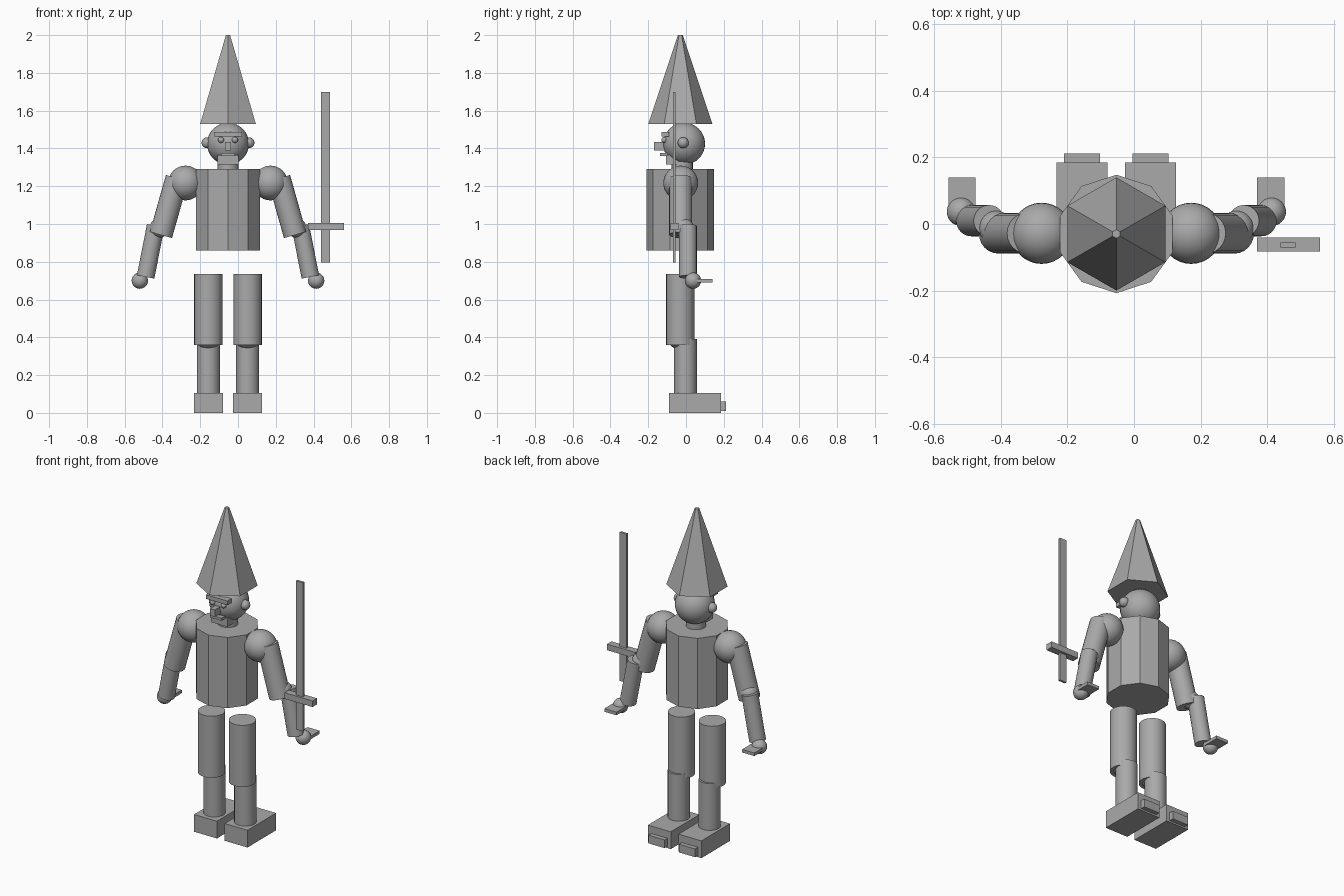
import bpy
import math
from mathutils import Vector

default = bpy.data.objects.get("Cube")
if default:
    bpy.data.objects.remove(default, do_unlink=True)

grey = bpy.data.materials.new("plain grey")
grey.use_nodes = True
COLOUR = (0.4, 0.4, 0.4, 1)
grey.diffuse_color = COLOUR
grey.node_tree.nodes["Principled BSDF"].inputs["Base Color"].default_value = COLOUR

MID = -0.053   # x of the figure's own centre line
BODY_Y = -0.03


def finish(name, smooth=False):
    obj = bpy.context.object
    obj.name = name
    obj.data.materials.append(grey)
    if smooth:
        bpy.ops.object.shade_smooth_by_angle(angle=math.radians(35))
    return obj


def box(name, low, high):
    low, high = Vector(low), Vector(high)
    bpy.ops.mesh.primitive_cube_add(size=1, location=(low + high) / 2)
    obj = finish(name)
    obj.scale = high - low
    return obj


def ball(name, centre, radius):
    bpy.ops.mesh.primitive_uv_sphere_add(segments=32, ring_count=16, radius=radius, location=centre)
    return finish(name, True)


def rod(name, start, end, radius, sides=24):
    start, end = Vector(start), Vector(end)
    axis = end - start
    bpy.ops.mesh.primitive_cylinder_add(vertices=sides, radius=radius, depth=axis.length,
                                        location=(start + end) / 2)
    obj = finish(name, sides > 12)
    obj.rotation_euler = axis.to_track_quat('Z', 'Y').to_euler()
    return obj


# Torso and neck
bpy.ops.mesh.primitive_cylinder_add(vertices=10, radius=0.178, depth=0.43,
                                    location=(MID, BODY_Y, 1.075))
finish("torso")
rod("neck", (MID, -0.02, 1.26), (MID, -0.02, 1.36), 0.056)

# Head, face and hat
ball("head", (MID, -0.01, 1.425), 0.111)
box("brow", (MID - 0.073, -0.13, 1.462), (MID + 0.073, -0.09, 1.487))
box("nose", (MID - 0.016, -0.17, 1.39), (MID + 0.016, -0.11, 1.433))
box("moustache", (MID - 0.038, -0.137, 1.36), (MID + 0.038, -0.09, 1.376))
box("chin", (MID - 0.055, -0.105, 1.315), (MID + 0.055, -0.04, 1.365))
bpy.ops.mesh.primitive_cone_add(vertices=6, radius1=0.17, radius2=0.013, depth=0.47,
                                location=(MID, BODY_Y, 1.765))
finish("hat")

# Paired parts
for side, s in (("left", 1), ("right", -1)):
    def at(offset, y, z):
        return (MID + s * offset, y, z)

    def block(name, centre, half, y, z):
        return box(f"{side}_{name}", (MID + s * centre - half, y[0], z[0]),
                   (MID + s * centre + half, y[1], z[1]))

    ball(f"{side}_ear", at(0.111, -0.015, 1.43), 0.029)
    ball(f"{side}_eye", at(0.037, -0.115, 1.445), 0.016)

    # Arm
    ball(f"{side}_shoulder", at(0.225, -0.028, 1.217), 0.092)
    rod(f"{side}_upper_arm", at(0.27, -0.028, 1.243), at(0.355, -0.028, 0.942), 0.061)
    ball(f"{side}_elbow", at(0.362, -0.012, 0.98), 0.052)
    rod(f"{side}_forearm", at(0.383, 0.01, 0.99), at(0.436, 0.01, 0.72), 0.047)
    ball(f"{side}_hand", at(0.467, 0.037, 0.70), 0.043)
    block("fingers", 0.464, 0.041, (0.04, 0.14), (0.691, 0.71))

    # Leg
    rod(f"{side}_thigh", at(0.104, BODY_Y, 0.36), at(0.104, BODY_Y, 0.735), 0.075)
    ball(f"{side}_knee", at(0.104, BODY_Y, 0.405), 0.07)
    rod(f"{side}_shin", at(0.104, -0.003, 0.09), at(0.104, -0.003, 0.39), 0.061)
    block("foot", 0.103, 0.077, (-0.09, 0.185), (0, 0.105))
    block("toes", 0.103, 0.054, (0.17, 0.212), (0.01, 0.06))

# Sword
box("sword_blade", (0.44, -0.07, 0.795), (0.486, -0.056, 1.70))
box("sword_guard", (0.37, -0.083, 0.968), (0.56, -0.04, 1.005))
